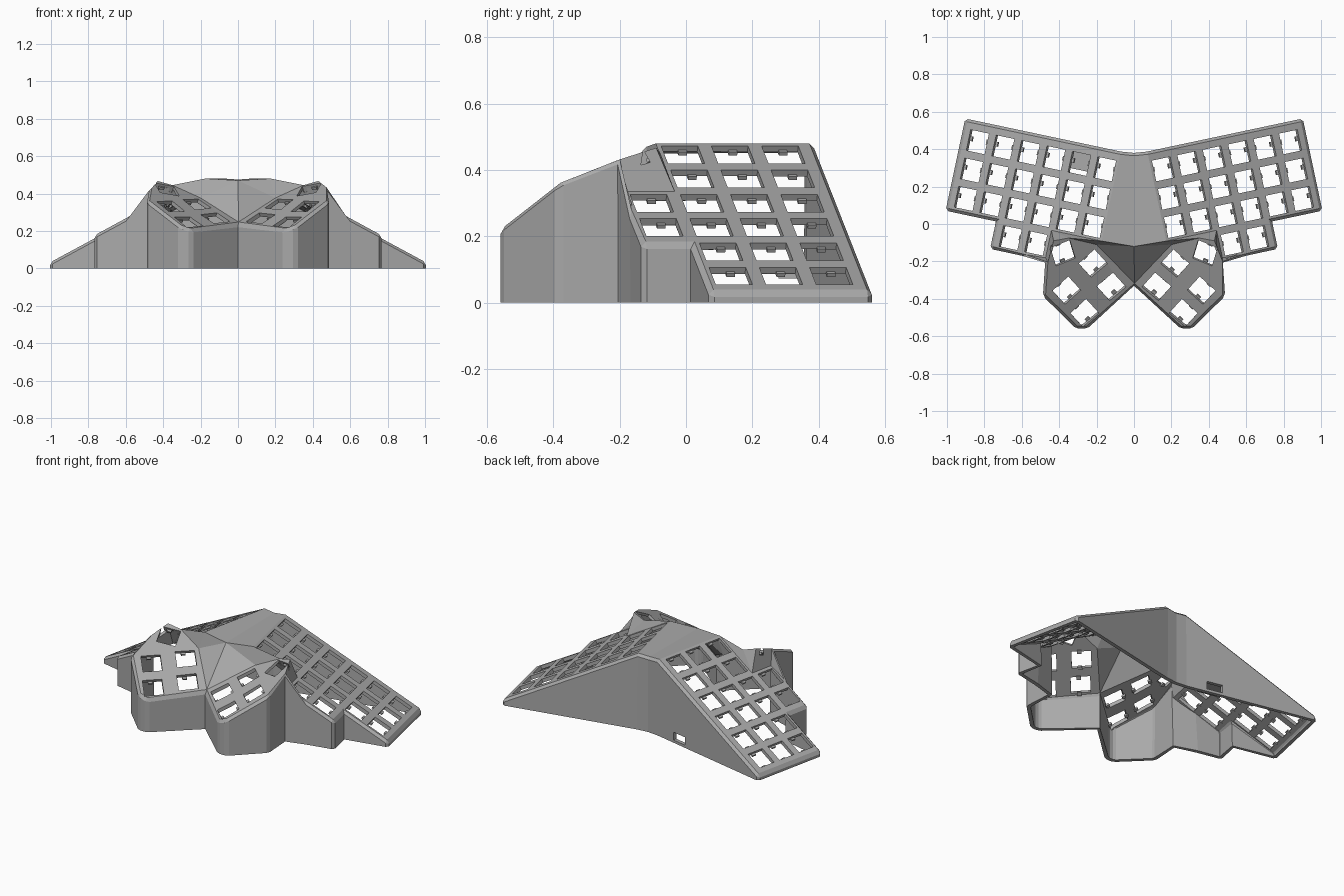
import bpy, bmesh, math
from mathutils import Vector, Matrix

if "Cube" in bpy.data.objects:
    bpy.data.objects.remove(bpy.data.objects["Cube"])

grey = bpy.data.materials.new("mid grey")
grey.use_nodes = True
colour = (0.4, 0.4, 0.4, 1)
grey.diffuse_color = colour
grey.node_tree.nodes["Principled BSDF"].inputs["Base Color"].default_value = colour

YAW = math.radians(12)
TILT = 0.527
THUMB_DIR = Vector((0.65, 0.76, 0)).normalized()
THUMB_TILT = 0.55


def wing(u, v):
    """Point on the sloping main key plate."""
    c, s = math.cos(YAW), math.sin(YAW)
    return Vector((u * c - v * s, u * s + v * c, 0.04 + TILT * (0.985 - u)))


def thumb(x, y):
    """Point on the sloping thumb plate."""
    return Vector((x, y, 0.21 + THUMB_TILT * (0.65 * x + 0.76 * y + 0.256)))


def make_object(name, bm):
    mesh = bpy.data.meshes.new(name)
    bm.to_mesh(mesh)
    bm.free()
    obj = bpy.data.objects.new(name, mesh)
    bpy.context.collection.objects.link(obj)
    mesh.materials.append(grey)
    return obj


def add_box(bm, frame, size, offset=(0, 0, 0)):
    scale = Matrix.Diagonal((*size, 1))
    bmesh.ops.create_cube(bm, size=1, matrix=frame @ Matrix.Translation(offset) @ scale)


def frame_at(pos, across, normal):
    """Frame with x along the slope and z along the plate normal."""
    z = normal.normalized()
    x = (across - z * across.dot(z)).normalized()
    rot = Matrix((x, z.cross(x), z)).transposed()
    return Matrix.Translation(pos) @ rot.to_4x4()


# Shell: half of the top surface
points = {
    "back": Vector((0, 0.38, 0.475)), "middle": Vector((0, -0.12, 0.47)),
    "front": Vector((0, -0.33, 0.235)),
    "ridge_back": wing(0.15, 0.364), "ridge_front": wing(0.15, -0.125),
    "tip_back": wing(1.0, 0.364), "tip_front": wing(1.0, -0.14),
    "step_in": wing(0.725, -0.14), "step_out": wing(0.725, -0.29),
    "ramp": wing(0.56, -0.29), "notch": wing(0.425, -0.275), "inner": wing(0.425, -0.125),
    "side_back": thumb(0.475, -0.205), "side_front": thumb(0.487, -0.385),
    "nose_out": thumb(0.31, -0.56), "nose_in": thumb(0.25, -0.56),
    "crest_low": thumb(0.2, -0.11), "crest": thumb(0.35, -0.075), "peak": thumb(0.43, -0.09),
}
faces = [
    "back ridge_back ridge_front middle",
    "ridge_back tip_back tip_front step_in step_out ramp notch inner ridge_front",
    "ramp side_back notch",
    "notch side_back peak inner",
    "inner peak crest",
    "inner crest ridge_front",
    "crest crest_low ridge_front",
    "middle ridge_front crest_low",
    "middle crest_low front",
    "front crest_low crest peak side_back side_front nose_out nose_in",
]
bm = bmesh.new()
verts = {k: bm.verts.new(p) for k, p in points.items()}
for f in faces:
    bm.faces.new([verts[k] for k in f.split()])

# Walls down to the ground, then the other half
rim = [e for e in bm.edges if e.is_boundary and any(v.co.x > 0.001 for v in e.verts)]
new = bmesh.ops.extrude_edge_only(bm, edges=rim)["geom"]
for v in new:
    if isinstance(v, bmesh.types.BMVert):
        v.co.z = 0
bmesh.ops.mirror(bm, geom=bm.verts[:] + bm.edges[:] + bm.faces[:], axis='X', merge_dist=0.0005)
bmesh.ops.remove_doubles(bm, verts=bm.verts[:], dist=0.0005)
bmesh.ops.recalc_face_normals(bm, faces=bm.faces[:])
bm.normal_update()
if max(bm.faces, key=lambda f: f.calc_area()).normal.z < 0:
    bmesh.ops.reverse_faces(bm, faces=bm.faces[:])
    bm.normal_update()

# Chamfer the rim and the wall corners
edges = []
for e in bm.edges:
    if len(e.link_faces) == 2:
        walls = sum(abs(f.normal.z) < 0.01 for f in e.link_faces)
        if walls and e.calc_face_angle_signed(0) > 0.3:
            edges.append(e)
bmesh.ops.bevel(bm, geom=edges, offset=0.016, segments=1, affect='EDGES',
                profile=0.5, clamp_overlap=True)
shell = make_object("keyboard_shell", bm)
solid = shell.modifiers.new("thickness", 'SOLIDIFY')
solid.thickness = 0.024
solid.offset = -1

# Key positions on one half
wing_normal = Vector((TILT * math.cos(YAW), TILT * math.sin(YAW), 1))
wing_across = Vector((math.cos(YAW), math.sin(YAW), 0))
frames = []
for col in range(6):
    for row in range(4):
        if row == 3 and col not in (2, 3):
            continue
        pos = wing(0.909 - 0.139 * col, 0.255 - 0.155 * row)
        frames.append(frame_at(pos, wing_across, wing_normal))
thumb_normal = Vector((-0.65 * THUMB_TILT, -0.76 * THUMB_TILT, 1))
for x, y, turn in ((0.265, -0.475, 48), (0.36, -0.355, 48), (0.125, -0.33, 48),
                   (0.22, -0.21, 48), (0.38, -0.155, 68)):
    a = math.radians(turn)
    frames.append(frame_at(thumb(x, y), Vector((-math.cos(a), -math.sin(a), 0)), thumb_normal))

# Key openings and the small clips in them
HOLE = 0.113
cut_bm, clip_bm = bmesh.new(), bmesh.new()
for fr in frames:
    add_box(cut_bm, fr, (HOLE, HOLE, 0.07))
    for side in (-1, 1):
        add_box(clip_bm, fr, (0.022, 0.026, 0.012), (side * HOLE * 0.48, 0.01, -0.02))
for b in (cut_bm, clip_bm):
    bmesh.ops.mirror(b, geom=b.verts[:] + b.edges[:] + b.faces[:], axis='X', merge_dist=-1)
    bmesh.ops.recalc_face_normals(b, faces=b.faces[:])

# Cable port in the back wall
port = Matrix.Translation((-0.25, 0.43, 0.042)) @ Matrix.Rotation(-YAW, 4, 'Z')
add_box(cut_bm, port, (0.1, 0.1, 0.05))
cutter = make_object("opening_cutter", cut_bm)
cutter.hide_render = True
cutter.hide_viewport = True
cutter.display_type = 'WIRE'
cut = shell.modifiers.new("openings", 'BOOLEAN')
cut.operation = 'DIFFERENCE'
cut.solver = 'EXACT'
cut.object = cutter
make_object("key_clips", clip_bm)

# Shelf behind the port
shelf_bm = bmesh.new()
shelf = Matrix.Translation((-0.29, 0.355, 0.08)) @ Matrix.Rotation(-YAW, 4, 'Z')
add_box(shelf_bm, shelf, (0.125, 0.13, 0.015))
make_object("port_shelf", shelf_bm)
